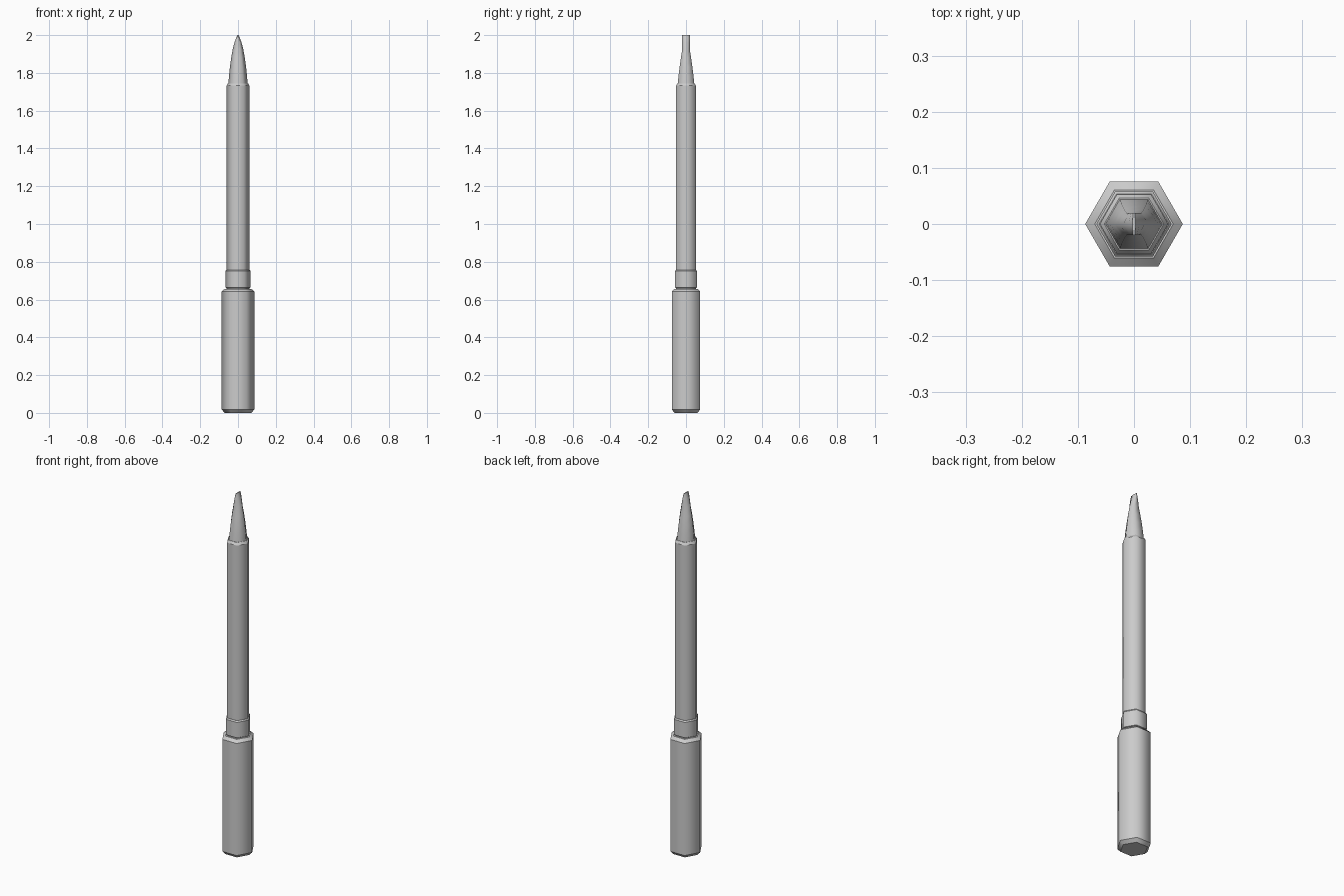
import bpy, bmesh, math

if "Cube" in bpy.data.objects:
    bpy.data.objects.remove(bpy.data.objects["Cube"])


def hex_part(name, rings, sharp_rings=True):
    """Loft a six-sided part through rings of (z, half width x, half width y)."""
    bm = bmesh.new()
    loops = []
    for z, rx, ry in rings:
        ring = []
        for i in range(6):
            a = math.radians(60 * i)
            ring.append(bm.verts.new((rx * math.cos(a),
                                      ry * math.sin(a) / math.sin(math.pi / 3), z)))
        loops.append(ring)
    for low, high in zip(loops, loops[1:]):
        for i in range(6):
            j = (i + 1) % 6
            bm.faces.new((low[i], low[j], high[j], high[i])).smooth = True
    caps = [bm.faces.new(loops[0][::-1]), bm.faces.new(loops[-1])]
    # Keep the rims crisp, the sides softly shaded
    rims = loops if sharp_rings else [loops[0], loops[-1]]
    for ring in rims:
        for i in range(6):
            bm.edges.get((ring[i], ring[(i + 1) % 6])).smooth = False
    bmesh.ops.recalc_face_normals(bm, faces=bm.faces[:])
    mesh = bpy.data.meshes.new(name)
    bm.to_mesh(mesh)
    bm.free()
    obj = bpy.data.objects.new(name, mesh)
    bpy.context.collection.objects.link(obj)
    return obj


def regular(*profile):
    """Regular hexagon rings from (z, corner radius)."""
    return [(z, r, r * math.sin(math.pi / 3)) for z, r in profile]


# Handle with chamfered ends
hex_part("handle", regular((0, 0.070), (0.018, 0.087), (0.642, 0.087), (0.657, 0.070)))

# Collar between handle and shaft, with a thin neck below
hex_part("collar", regular((0.65, 0.060), (0.66, 0.060), (0.664, 0.067),
                           (0.75, 0.067), (0.757, 0.062)))

# Long shaft
hex_part("shaft", regular((0.75, 0.061), (1.732, 0.061), (1.745, 0.053)))

# Tip: tapers to a chisel edge running along y
hex_part("tip", [
    (1.74, 0.051, 0.044),
    (1.78, 0.048, 0.040),
    (1.83, 0.043, 0.034),
    (1.88, 0.036, 0.027),
    (1.925, 0.028, 0.020),
    (1.96, 0.019, 0.020),
    (1.985, 0.010, 0.020),
    (2.0, 0.003, 0.020),
], sharp_rings=False)
